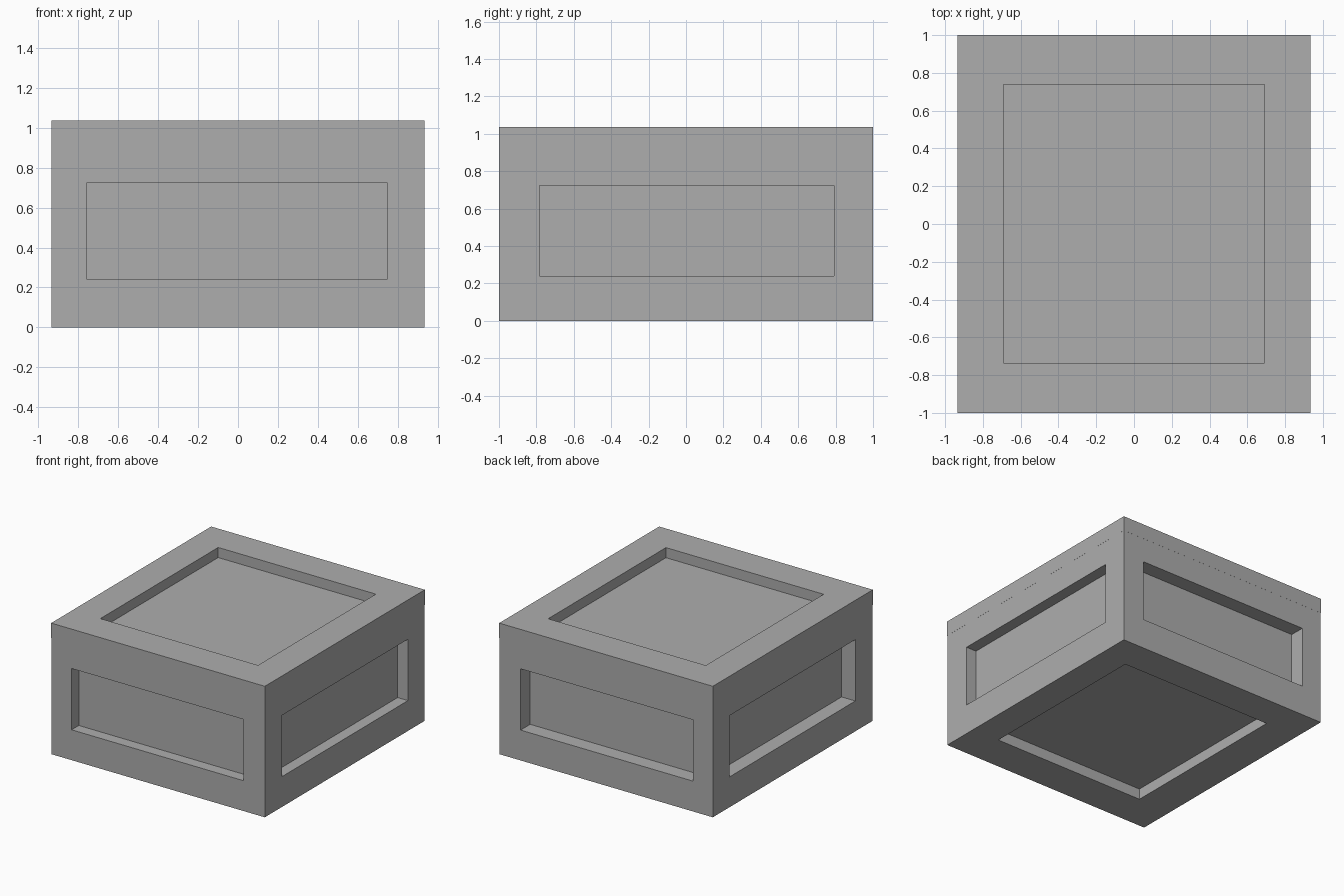
import bpy
import bmesh
from mathutils import Vector

cube = bpy.data.objects.get("Cube")
if cube:
    bpy.data.objects.remove(cube, do_unlink=True)

grey = bpy.data.materials.new("plain grey")
grey.use_nodes = True
GREY = (0.42, 0.42, 0.42, 1.0)
grey.diffuse_color = GREY
grey.node_tree.nodes["Principled BSDF"].inputs["Base Color"].default_value = GREY


def add_recess(bm, axis, side, rect, depth):
    """Sink a rectangular panel into the box face pointing along axis * side."""
    face = next(f for f in bm.faces if f.normal[axis] * side > 0.99)
    surface = face.verts[0].co[axis]
    u, v = [i for i in range(3) if i != axis]
    # first inset makes the rim, second one the sunken floor
    for level in (surface, surface - side * depth):
        bmesh.ops.inset_individual(bm, faces=[face], thickness=0.05)
        centre = face.calc_center_median()
        for vert in face.verts:
            for i, (low, high) in ((u, rect[0]), (v, rect[1])):
                vert.co[i] = low if vert.co[i] < centre[i] else high
            vert.co[axis] = level


def add_box(name, low, high, recesses):
    """Box between two corners with sunken panels."""
    low, high = Vector(low), Vector(high)
    bm = bmesh.new()
    bmesh.ops.create_cube(bm, size=1)
    for vert in bm.verts:
        for i in range(3):
            vert.co[i] = low[i] if vert.co[i] < 0 else high[i]
    bm.normal_update()
    for recess in recesses:
        add_recess(bm, *recess)
    bm.normal_update()
    mesh = bpy.data.meshes.new(name)
    bm.to_mesh(mesh)
    bm.free()
    mesh.materials.append(grey)
    obj = bpy.data.objects.new(name, mesh)
    bpy.context.collection.objects.link(obj)


# Crate body: four side panels and one underneath
HEIGHT = (0.24, 0.725)
SEAM = 0.918
add_box("crate_body", (-0.9345, -0.9995, 0), (0.9345, 0.9995, SEAM), [
    (1, -1, ((-0.757, 0.747), HEIGHT), 0.09),            # front
    (1, 1, ((-0.76, 0.748), HEIGHT), 0.12),              # back
    (0, 1, ((-0.782, 0.79), HEIGHT), 0.09),              # +x side
    (0, -1, ((-0.782, 0.788), HEIGHT), 0.12),            # -x side
    (2, -1, ((-0.643, 0.697), (-0.705, 0.733)), 0.085),  # underside
])

# Lid with its sunken top panel
add_box("crate_lid", (-0.935, -1, SEAM), (0.935, 1, 1.037), [
    (2, 1, ((-0.69, 0.69), (-0.735, 0.738)), 0.08),
])
